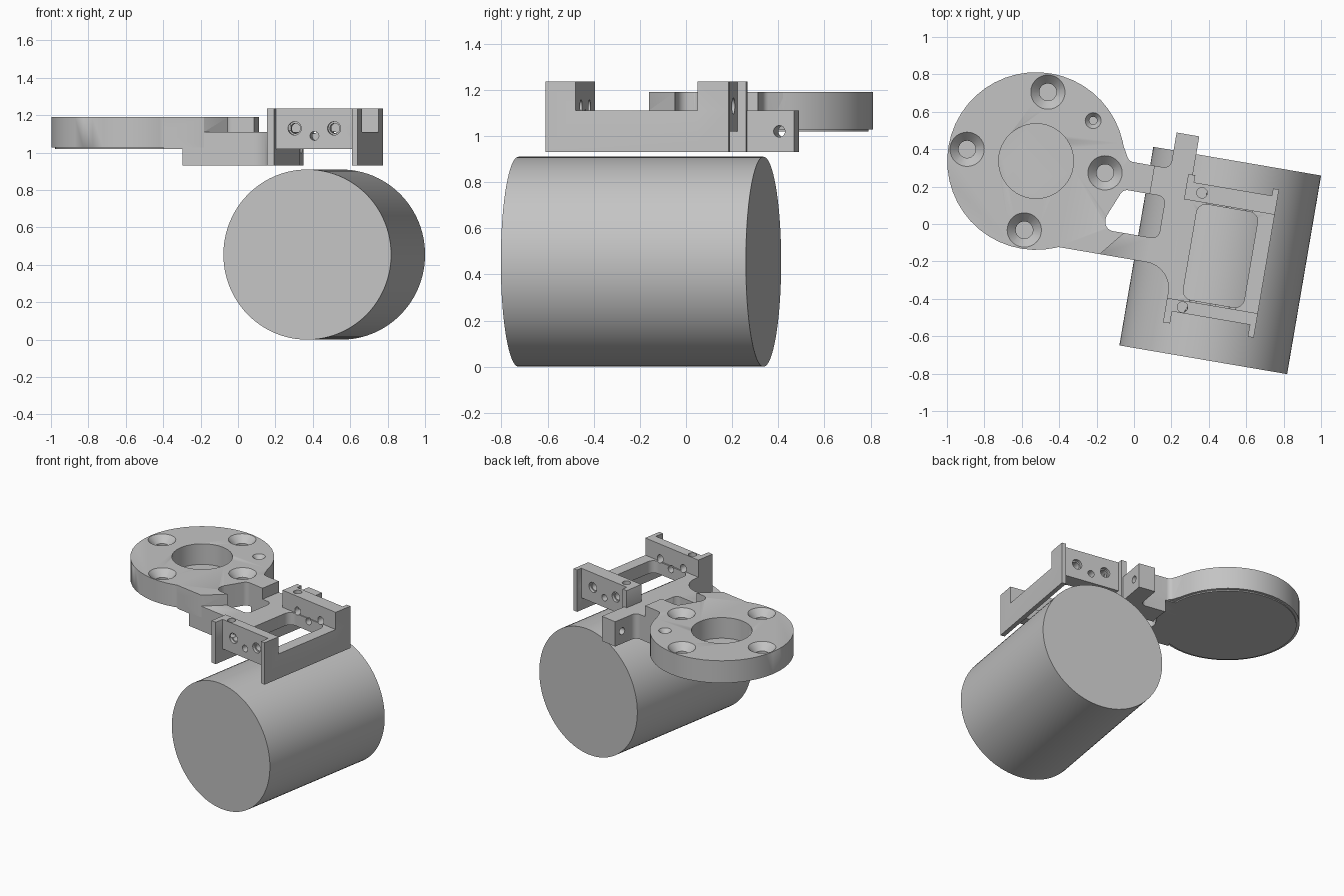
import bpy, bmesh, math
from mathutils import Matrix, Vector

cube = bpy.data.objects.get("Cube")
if cube:
    bpy.data.objects.remove(cube, do_unlink=True)

# Everything is laid out square to the motor, then turned into place
PLACE = Matrix.Translation((0.461, -0.195, 0)) @ Matrix.Rotation(math.radians(-9.7), 4, 'Z')
DISC = Vector((-1.06, 0.358, 0))

grey = bpy.data.materials.new("light_grey")
grey.use_nodes = True
colour = (0.55, 0.55, 0.55, 1)
grey.diffuse_color = colour
grey.node_tree.nodes["Principled BSDF"].inputs["Base Color"].default_value = colour


def finish(name, bm):
    bmesh.ops.recalc_face_normals(bm, faces=bm.faces)
    mesh = bpy.data.meshes.new(name)
    bm.to_mesh(mesh)
    bm.free()
    mesh.materials.append(grey)
    obj = bpy.data.objects.new(name, mesh)
    bpy.context.collection.objects.link(obj)
    return obj


def slab(name, corners, z0, z1):
    """Extrude an outline of (x, y) or (x, y, fillet radius) corners."""
    outline = []
    for i, c in enumerate(corners):
        p = Vector(c[:2])
        r = c[2] if len(c) > 2 else 0
        if not r:
            outline.append(p)
            continue
        a = (Vector(corners[i - 1][:2]) - p).normalized()
        b = (Vector(corners[(i + 1) % len(corners)][:2]) - p).normalized()
        half = a.angle(b) / 2
        centre = p + (a + b).normalized() * r / math.sin(half)
        start = p + a * r / math.tan(half) - centre
        end = p + b * r / math.tan(half) - centre
        sweep = math.atan2(start.cross(end), start.dot(end))
        for k in range(9):
            t = sweep * k / 8
            outline.append(centre + Matrix.Rotation(t, 2) @ start)
    bm = bmesh.new()
    face = bm.faces.new([bm.verts.new((p.x, p.y, z0)) for p in outline])
    top = bmesh.ops.extrude_face_region(bm, geom=[face])
    bmesh.ops.translate(bm, vec=(0, 0, z1 - z0),
                        verts=[v for v in top["geom"] if isinstance(v, bmesh.types.BMVert)])
    return finish(name, bm)


def box(name, x0, x1, y0, y1, z0, z1):
    return slab(name, [(x0, y0), (x1, y0), (x1, y1), (x0, y1)], z0, z1)


def rod(name, centre, r0, r1, length, axis='Z', segments=32):
    """Cone or cylinder centred on a point, r1 at its far end."""
    bm = bmesh.new()
    turn = {'X': Matrix.Rotation(math.pi / 2, 4, 'Y'),
            'Y': Matrix.Rotation(-math.pi / 2, 4, 'X'), 'Z': Matrix()}[axis]
    bmesh.ops.create_cone(bm, cap_ends=True, segments=segments, radius1=r0, radius2=r1,
                          depth=length, matrix=Matrix.Translation(centre) @ turn)
    return finish(name, bm)


def combine(base, operation, tools):
    """Apply a chain of booleans and discard the tools."""
    for t in tools:
        t.hide_render = True
        m = base.modifiers.new(t.name, 'BOOLEAN')
        m.operation, m.solver, m.object = operation, 'EXACT', t
    bake(base)
    for t in tools:
        bpy.data.objects.remove(t, do_unlink=True)


def bake(obj):
    deps = bpy.context.evaluated_depsgraph_get()
    mesh = bpy.data.meshes.new_from_object(obj.evaluated_get(deps))
    obj.modifiers.clear()
    obj.data = mesh


def bevel(obj, width):
    m = obj.modifiers.new("edge", 'BEVEL')
    m.width, m.segments, m.limit_method, m.angle_limit = width, 1, 'ANGLE', math.radians(50)
    bake(obj)


# Motor: plain drum lying under the bracket
motor = rod("motor_drum", (0, 0, 0.455), 0.455, 0.455, 1.077, 'Y', 96)

# Low arm with side beam, relieved underneath around the disc
bracket = slab("bracket", [
    (-0.208, -0.377), (-0.246, -0.377), (-0.246, -0.075, 0.14), (-0.86, -0.075),
    (-0.75, 0.3), (-0.64, 0.44), (-0.345, 0.44, 0.04), (-0.345, 0.635),
    (-0.222, 0.635), (-0.222, 0.4), (-0.208, 0.4)], 0.93, 1.11)
combine(bracket, 'DIFFERENCE', [rod("relief", DISC + Vector((0, 0, 0.92)), 0.53, 0.53, 0.2, segments=64)])

# Disc, raised neck and motor cradle
parts = [
    rod("disc", DISC + Vector((0, 0, 1.109)), 0.475, 0.475, 0.162, segments=48),
    slab("neck", [(-1.0, -0.05), (-0.87, -0.075), (-0.64, -0.075), (-0.531, 0.058), (-0.531, 0.28),
                  (-0.43, 0.28), (-0.43, 0.44), (-0.57, 0.44, 0.04), (-0.62, 0.53), (-0.9, 0.4)], 1.028, 1.19),
    box("deck", -0.23, 0.23, -0.3, 0.35, 1.02, 1.11),
    box("side_wall", 0.214, 0.246, -0.377, 0.427, 0.93, 1.11),
    box("front_bar", -0.24, 0.24, -0.312, -0.245, 1.02, 1.235),
    box("back_bar", -0.24, 0.24, 0.29, 0.388, 1.02, 1.235)]
for x0, x1 in ((-0.246, -0.208), (0.214, 0.246)):
    parts.append(box("front_lip", x0, x1, -0.377, -0.245, 0.93, 1.235))
    parts.append(box("back_lip", x0, x1, 0.29, 0.427, 0.93, 1.235))
combine(bracket, 'UNION', parts)

# Openings: arm pocket, cradle window and disc bore
combine(bracket, 'DIFFERENCE', [
    slab("pocket", [(-0.645, 0.058, 0.05), (-0.345, 0.058, 0.04), (-0.345, 0.287, 0.04),
                    (-0.575, 0.287, 0.04), (-0.64, 0.13, 0.05)], 0.8, 1.4),
    slab("window", [(-0.168, -0.235, 0.05), (0.162, -0.235, 0.05),
                    (0.162, 0.283, 0.05), (-0.168, 0.283, 0.05)], 0.9, 1.15),
    rod("bore", DISC + Vector((0, 0, 1.2)), 0.2, 0.2, 0.32, segments=48)])
bevel(bracket, 0.008)

# Screw holes
holes = []
for k in range(4):
    spot = DISC + Matrix.Rotation(k * math.pi / 2, 3, 'Z') @ Vector((0.374, 0, 0))
    holes.append(rod("sink", spot + Vector((0, 0, 1.17)), 0.045, 0.101, 0.06))
    holes.append(rod("shank", spot + Vector((0, 0, 1.12)), 0.046, 0.046, 0.16))
spot = DISC + Matrix.Rotation(math.radians(45), 3, 'Z') @ Vector((0.374, 0, 0))
holes.append(rod("pin_sink", spot + Vector((0, 0, 1.18)), 0.02, 0.05, 0.04))
holes.append(rod("pin_hole", spot + Vector((0, 0, 1.12)), 0.021, 0.021, 0.16))
for y, side in ((-0.28, -1), (0.34, 1)):
    for x, z, r in ((-0.107, 1.13, 0.027), (0.107, 1.13, 0.027), (0, 1.09, 0.024)):
        holes.append(rod("bar_hole", (x, y, z), r, r, 0.2, 'Y', 24))
    outer = -0.312 if side < 0 else 0.388
    for x in (-0.107, 0.107):
        holes.append(rod("bar_counterbore", (x, outer, 1.13), 0.036, 0.036, 0.04, 'Y', 24))
    holes.append(rod("top_hole", (-0.157, y, 1.2), 0.028, 0.028, 0.16, 'Z', 24))
holes.append(rod("beam_hole", (-0.28, 0.57, 1.02), 0.025, 0.025, 0.3, 'X', 24))
combine(bracket, 'DIFFERENCE', holes)

# Thin cover closing the underside of the disc
cover = rod("disc_cover", DISC + Vector((0, 0, 1.03)), 0.455, 0.455, 0.02, segments=48)

# Turn into place and shade
for obj in (motor, bracket, cover):
    obj.data.transform(PLACE)
    bpy.ops.object.select_all(action='DESELECT')
    obj.select_set(True)
    bpy.context.view_layer.objects.active = obj
    bpy.ops.object.shade_smooth_by_angle(angle=math.radians(30))
